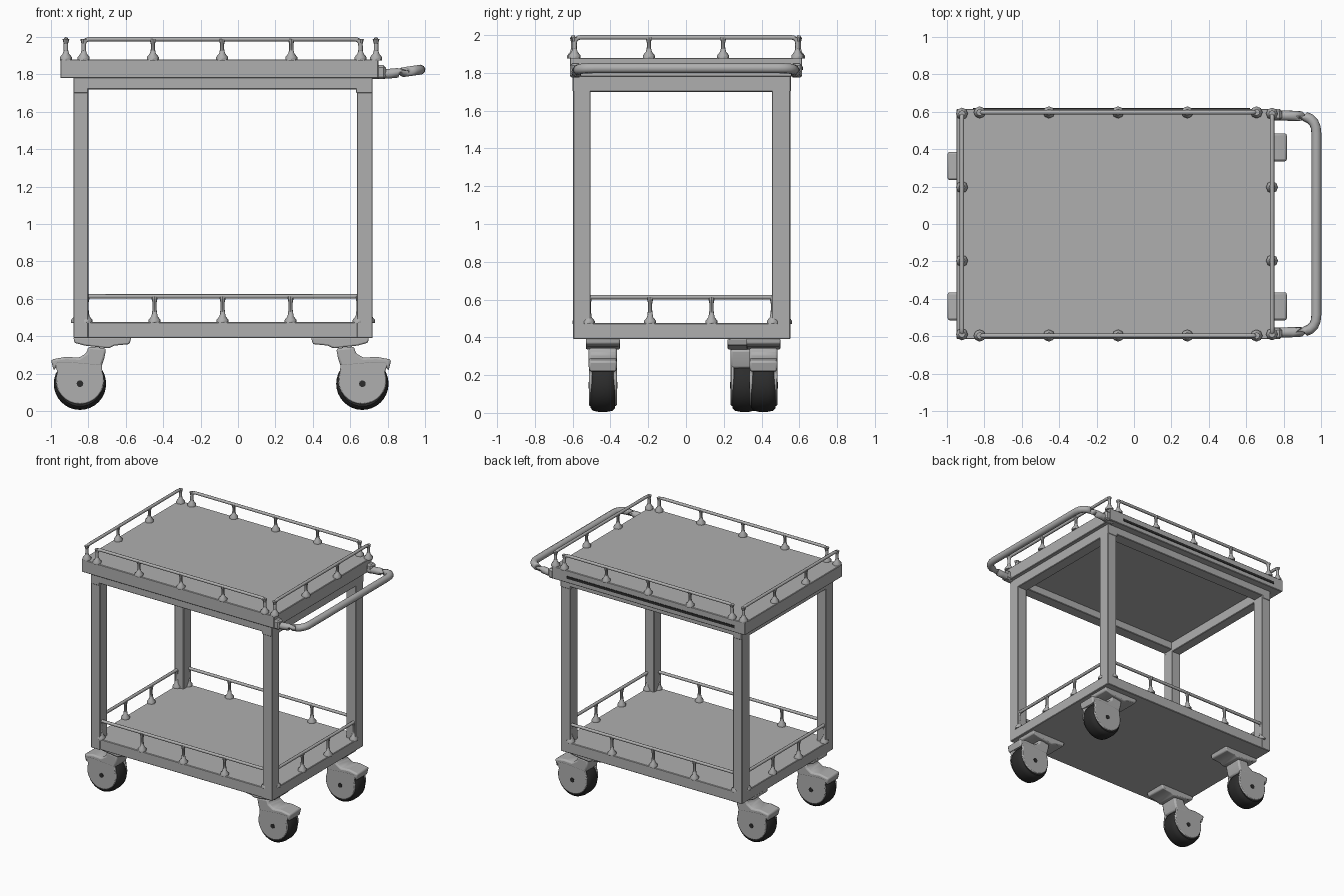
import bpy, bmesh, math
from mathutils import Vector, Matrix

if "Cube" in bpy.data.objects:
    bpy.data.objects.remove(bpy.data.objects["Cube"])


def material(name, rgb):
    m = bpy.data.materials.new(name)
    m.diffuse_color = (*rgb, 1)
    m.use_nodes = True
    m.node_tree.nodes["Principled BSDF"].inputs["Base Color"].default_value = m.diffuse_color
    return m


GREY = material("grey_metal", (0.43, 0.43, 0.43))
BLACK = material("black_rubber", (0.025, 0.025, 0.025))


def finish(name, bm, mat, bevel=0.0, smooth=False, segments=2):
    bmesh.ops.recalc_face_normals(bm, faces=bm.faces[:])
    me = bpy.data.meshes.new(name)
    bm.to_mesh(me)
    bm.free()
    me.materials.append(mat)
    ob = bpy.data.objects.new(name, me)
    bpy.context.collection.objects.link(ob)
    if bevel:
        b = ob.modifiers.new("bevel", 'BEVEL')
        b.width, b.segments, b.limit_method = bevel, segments, 'ANGLE'
    if smooth:
        bpy.ops.object.select_all(action='DESELECT')
        ob.select_set(True)
        bpy.context.view_layer.objects.active = ob
        bpy.ops.object.shade_smooth_by_angle(angle=math.radians(40))
    return ob


def box(name, x0, x1, y0, y1, z0, z1, mat=GREY, bevel=0.004):
    bm = bmesh.new()
    bmesh.ops.create_cube(bm, size=1)
    for v in bm.verts:
        v.co = ((x0 + x1) / 2 + v.co.x * (x1 - x0), (y0 + y1) / 2 + v.co.y * (y1 - y0),
                (z0 + z1) / 2 + v.co.z * (z1 - z0))
    return finish(name, bm, mat, bevel, segments=1)


def prism(name, pts, y0, y1, mat, bevel=0.0):
    """Extrude an x-z outline along y."""
    bm = bmesh.new()
    f = bm.faces.new([bm.verts.new((x, y0, z)) for x, z in pts])
    r = bmesh.ops.extrude_face_region(bm, geom=[f])
    for v in r["geom"]:
        if isinstance(v, bmesh.types.BMVert):
            v.co.y = y1
    return finish(name, bm, mat, bevel, True)


def lathe(name, profile, matrix, mat, sides):
    """Spin a (radius, height) profile around local z."""
    bm = bmesh.new()
    rings = [[bm.verts.new(matrix @ Vector((r * math.cos(2 * math.pi * i / sides),
                                            r * math.sin(2 * math.pi * i / sides), h)))
              for i in range(sides)] for r, h in profile]
    for a, b in zip(rings, rings[1:]):
        for i in range(sides):
            j = (i + 1) % sides
            bm.faces.new((a[i], a[j], b[j], b[i]))
    bm.faces.new(rings[0])
    bm.faces.new(rings[-1])
    return finish(name, bm, mat, 0, True)


def rounded(points, radius, steps=5):
    """Round the inner corners of an open path."""
    out = [points[0]]
    for a, p, b in zip(points, points[1:], points[2:]):
        s, e = p + (a - p).normalized() * radius, p + (b - p).normalized() * radius
        for k in range(steps + 1):
            t = k / steps
            out.append(s * (1 - t) ** 2 + p * 2 * t * (1 - t) + e * t ** 2)
    return out + [points[-1]]


def tube(name, points, radius, corner, sides=2):
    cu = bpy.data.curves.new(name, 'CURVE')
    cu.dimensions = '3D'
    cu.bevel_depth, cu.bevel_resolution, cu.use_fill_caps = radius, sides, True
    path = rounded([Vector(p) for p in points], corner)
    s = cu.splines.new('POLY')
    s.points.add(len(path) - 1)
    for q, p in zip(s.points, path):
        q.co = (*p, 1)
    cu.materials.append(GREY)
    ob = bpy.data.objects.new(name, cu)
    bpy.context.collection.objects.link(ob)


# Top tray slab, its apron and the dark trim slot on the back edge
box("top_slab", -0.95, 0.75, -0.615, 0.615, 1.78, 1.88)
box("apron_front", -0.88, 0.72, -0.60, -0.51, 1.72, 1.785)
box("apron_back", -0.88, 0.72, 0.46, 0.555, 1.72, 1.785)
box("apron_left", -0.88, -0.80, -0.60, 0.555, 1.70, 1.785)
box("apron_right", 0.63, 0.72, -0.60, 0.555, 1.70, 1.785)
box("back_trim_slot", -0.86, 0.62, 0.612, 0.619, 1.815, 1.835, BLACK, 0)

# Lower shelf and four legs
box("lower_shelf", -0.88, 0.72, -0.59, 0.55, 0.39, 0.475)
for sx, x0, x1 in (("left", -0.88, -0.80), ("right", 0.635, 0.72)):
    box(f"leg_front_{sx}", x0, x1, -0.597, -0.505, 0.39, 1.79)
    box(f"leg_back_{sx}", x0, x1, 0.455, 0.552, 0.39, 1.79)

# Guard rails: a thin bar on flared posts
def post(name, x, y, z, h):
    prof = [(0.032, -0.005), (0.032, 0.012), (0.016, 0.032), (0.011, h * 0.5),
            (0.011, h * 0.75), (0.018, h)]
    lathe(name, prof, Matrix.Translation((x, y, z)), GREY, 8)


def rail(name, a, b, z, h, posts, bent):
    (ax, ay), (bx, by) = a, b
    top = z + h - 0.012
    path = [(ax, ay, top), (bx, by, top)]
    if bent:
        path = [(ax, ay, z)] + path + [(bx, by, z)]
    tube(name + "_bar", path, 0.012, 0.035)
    for i, t in enumerate(posts):
        post(f"{name}_post_{i}", ax + (bx - ax) * t, ay + (by - ay) * t, z, h - 0.012)


long_posts, short_posts = (0, 0.25, 0.5, 0.75, 1), (0, 1 / 3, 2 / 3, 1)
for side, y in (("front", -0.597), ("back", 0.597)):
    rail(f"top_rail_{side}", (-0.825, y), (0.655, y), 1.88, 0.12, long_posts, True)
for side, x in (("left", -0.92), ("right", 0.738)):
    rail(f"top_rail_{side}", (x, -0.59), (x, 0.59), 1.88, 0.12, short_posts, True)
for side, y in (("front", -0.57), ("back", 0.53)):
    rail(f"lower_rail_{side}", (-0.81, y), (0.645, y), 0.475, 0.15, long_posts, False)
for side, x in (("left", -0.86), ("right", 0.70)):
    rail(f"lower_rail_{side}", (x, -0.515), (x, 0.46), 0.475, 0.15, short_posts, False)

# Push handle with end mounts
tube("push_handle", [(0.70, -0.58, 1.80), (0.80, -0.58, 1.80), (0.975, -0.575, 1.825),
                     (0.975, 0.575, 1.825), (0.80, 0.58, 1.80), (0.70, 0.58, 1.80)],
     0.027, 0.09, 3)
for side, y in (("front", -0.585), ("back", 0.585)):
    box(f"handle_mount_{side}", 0.74, 0.79, y - 0.03, y + 0.03, 1.775, 1.85, bevel=0.012)

# Swivel casters, outlined for the left side and mirrored across the cart's middle
MID = -0.09
CX, CZ, R = -0.845, 0.146, 0.14
hood = [(-1.0, 0.275), (-0.985, 0.215), (-0.96, 0.25), (-0.90, 0.25), (-0.73, 0.235), (-0.715, 0.28),
        (-0.705, 0.335), (-0.80, 0.345), (-0.81, 0.31), (-0.85, 0.285), (-0.92, 0.29)]
cheek = [(-0.985, 0.265), (-0.73, 0.265)] + [
    (CX + 0.128 * math.cos(a), 0.165 + 0.128 * math.sin(a))
    for a in (math.radians(20 - 220 * k / 18) for k in range(19))]
plate = [(-0.88, 0.395), (-0.875, 0.365), (-0.82, 0.35), (-0.69, 0.335), (-0.66, 0.35),
         (-0.58, 0.358), (-0.57, 0.395)]
tyre = [(R * 0.86, -0.065), (R * 0.96, -0.052), (R, -0.025), (R, 0.025), (R * 0.96, 0.052), (R * 0.86, 0.065)]


def caster(name, y, right):
    flip = (lambda p: [(2 * MID - x, z) for x, z in p]) if right else (lambda p: p)
    cx = flip([(CX, CZ)])[0][0]
    turn = Matrix.Translation((cx, y, CZ)) @ Matrix.Rotation(math.pi / 2, 4, 'X')
    lathe(name + "_tyre", tyre, turn, BLACK, 32)
    prism(name + "_plate", flip(plate), y - 0.09, y + 0.09, GREY, 0.008)
    prism(name + "_hood", flip(hood), y - 0.075, y + 0.075, GREY, 0.012)
    for s in (-1, 1):
        prism(f"{name}_cheek_{s}", flip(cheek), y + s * 0.056, y + s * 0.074, GREY, 0.006)
    lathe(name + "_axle", [(0.018, -0.077), (0.018, 0.077)], turn, BLACK, 10)


caster("caster_front_left", -0.44, False)
caster("caster_back_left", 0.31, False)
caster("caster_front_right", -0.44, True)
caster("caster_back_right", 0.41, True)
